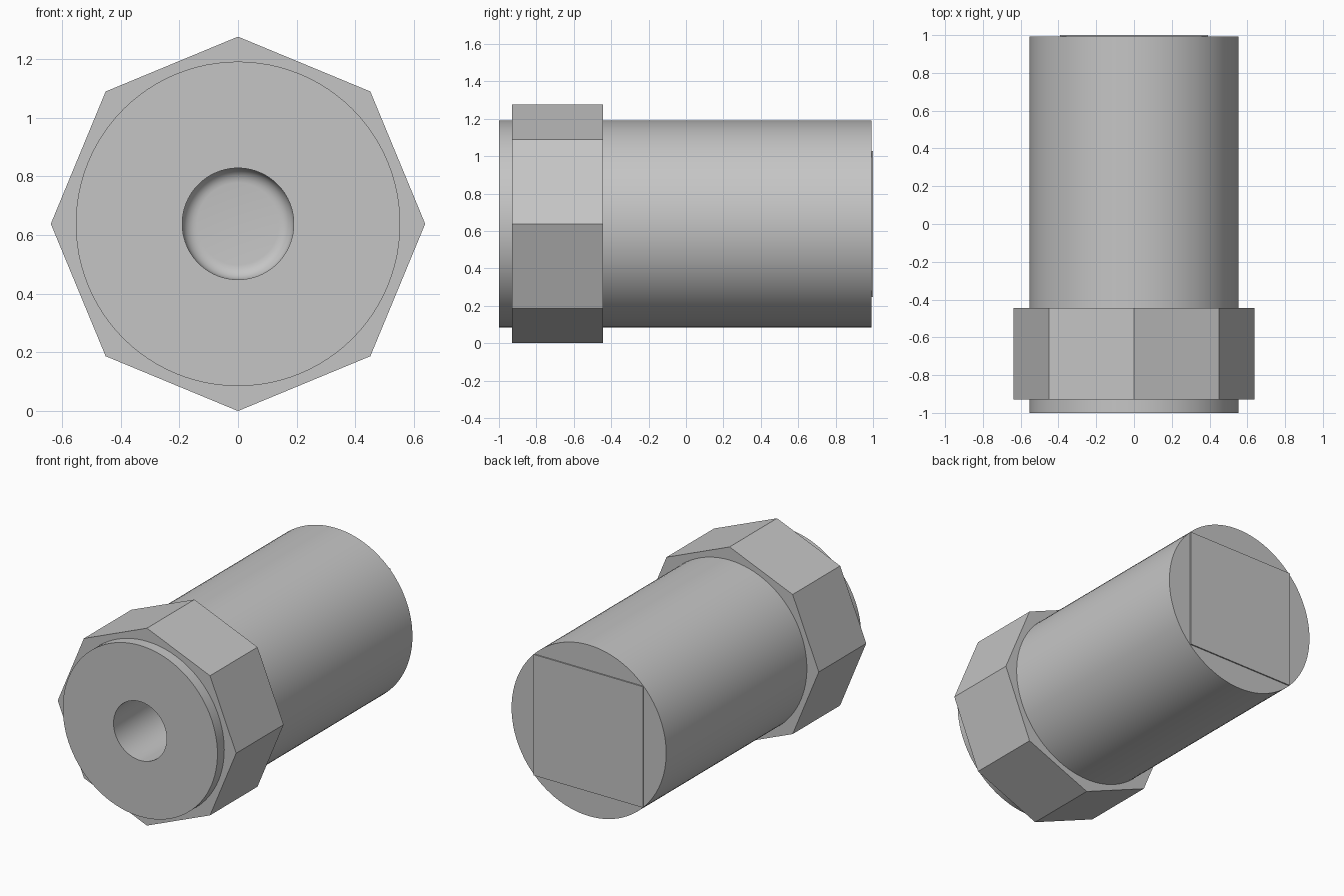
import bpy
import bmesh
from math import pi, sin, cos, radians
from mathutils import Matrix

if "Cube" in bpy.data.objects:
    bpy.data.objects.remove(bpy.data.objects["Cube"], do_unlink=True)

AXIS_Z = 0.638       # height of the long axis
BODY_R = 0.553
NUT_R = 0.638
HOLE_R = 0.19

steel = bpy.data.materials.new("grey_metal")
steel.use_nodes = True
grey = (0.56, 0.56, 0.56, 1)
steel.diffuse_color = grey
steel.node_tree.nodes["Principled BSDF"].inputs["Base Color"].default_value = grey


def finish(name, bm):
    """Turn the bmesh into a named object with sharp edges kept."""
    bmesh.ops.remove_doubles(bm, verts=bm.verts, dist=1e-5)
    bmesh.ops.recalc_face_normals(bm, faces=bm.faces)
    mesh = bpy.data.meshes.new(name)
    bm.to_mesh(mesh)
    bm.free()
    mesh.materials.append(steel)
    obj = bpy.data.objects.new(name, mesh)
    obj.location.z = AXIS_Z
    bpy.context.collection.objects.link(obj)
    bpy.ops.object.select_all(action="DESELECT")
    obj.select_set(True)
    bpy.context.view_layer.objects.active = obj
    bpy.ops.object.shade_smooth_by_angle(angle=radians(30))
    return obj


def lathe(name, profile, sides, closed=False):
    """Spin (radius, y) points about the y axis."""
    bm = bmesh.new()
    verts = [bm.verts.new((r, y, 0)) for r, y in profile]
    edges = [bm.edges.new(pair) for pair in zip(verts, verts[1:])]
    if closed:
        edges.append(bm.edges.new((verts[-1], verts[0])))
    bmesh.ops.spin(bm, geom=verts + edges, cent=(0, 0, 0), axis=(0, 1, 0),
                   angle=2 * pi, steps=sides)
    return finish(name, bm)


# Round body with a blind hole whose floor has a rounded edge
floor_y, fillet = 0.0, 0.05
rounded = [(HOLE_R - fillet + fillet * sin(a), floor_y - fillet + fillet * cos(a))
           for a in (i * pi / 12 for i in range(7))]
lathe("body", [(0, floor_y)] + rounded +
      [(HOLE_R, -1), (BODY_R, -1), (BODY_R, 0.992), (0, 0.992)], 96)

# Eight-sided collar, hollow so the hole stays open
lathe("octagonal_collar", [(0.5, -0.93), (NUT_R, -0.93), (NUT_R, -0.445),
                           (0.5, -0.445)], 8, closed=True)

# Thin square raised on the back end, its corners touching the rim
bm = bmesh.new()
side = BODY_R * 2 ** 0.5
bmesh.ops.create_cube(bm, size=1, matrix=Matrix.Translation((0, 0.9955, 0))
                      @ Matrix.Diagonal((side, 0.009, side, 1)))
finish("back_square_plate", bm)
